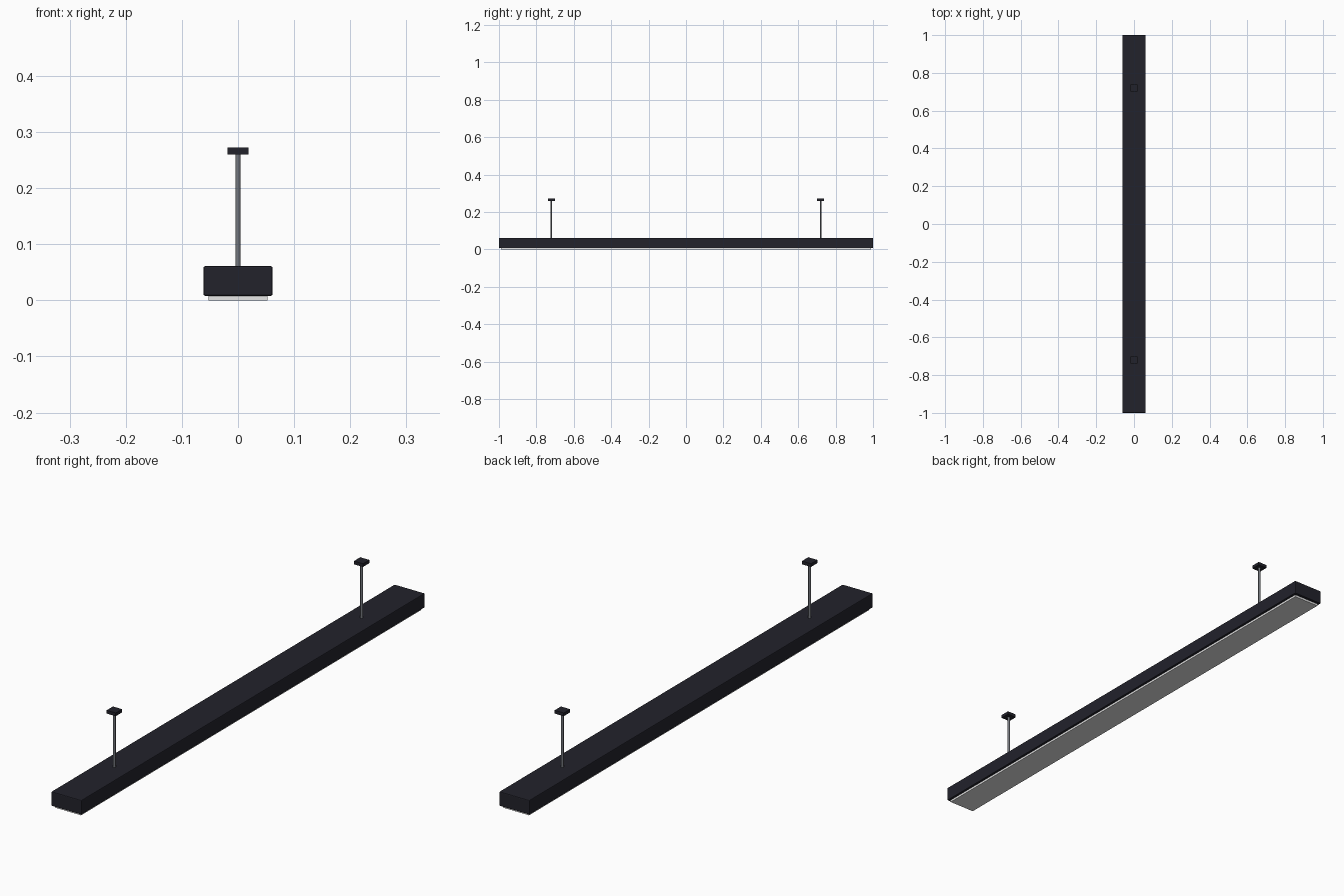
import bpy

if "Cube" in bpy.data.objects:
    bpy.data.objects.remove(bpy.data.objects["Cube"])

def material(name, rgb):
    m = bpy.data.materials.new(name)
    m.diffuse_color = (*rgb, 1)
    m.use_nodes = True
    m.node_tree.nodes["Principled BSDF"].inputs["Base Color"].default_value = m.diffuse_color
    return m

black = material("matte black", (0.016, 0.016, 0.024))
steel = material("grey steel", (0.17, 0.18, 0.20))
white = material("diffuser white", (0.80, 0.80, 0.80))

def box(name, half_x, half_y, z0, z1, mat, y=0, bevel=0):
    bpy.ops.mesh.primitive_cube_add(size=2, location=(0, y, (z0 + z1) / 2))
    ob = bpy.context.object
    ob.name = name
    ob.scale = (half_x, half_y, (z1 - z0) / 2)
    bpy.ops.object.transform_apply(location=False, rotation=False, scale=True)
    ob.data.materials.append(mat)
    if bevel:
        mod = ob.modifiers.new("soft edges", 'BEVEL')
        mod.width = bevel
        mod.segments = 2
    return ob

# Long lamp housing and the light panel under it
box("housing", 0.0615, 1.0, 0.008, 0.061, black, bevel=0.003)
box("diffuser", 0.053, 0.99, 0.0, 0.012, white)

# Two hanging rods with square ceiling plates
for side, y in (("front", -0.72), ("back", 0.72)):
    bpy.ops.mesh.primitive_cylinder_add(vertices=12, radius=0.0048, depth=0.206,
                                        location=(0, y, 0.161))
    rod = bpy.context.object
    rod.name = side + "_rod"
    rod.data.materials.append(steel)
    bpy.ops.object.shade_smooth_by_angle()
    box(side + "_ceiling_plate", 0.0185, 0.0185, 0.26, 0.272, black, y)
